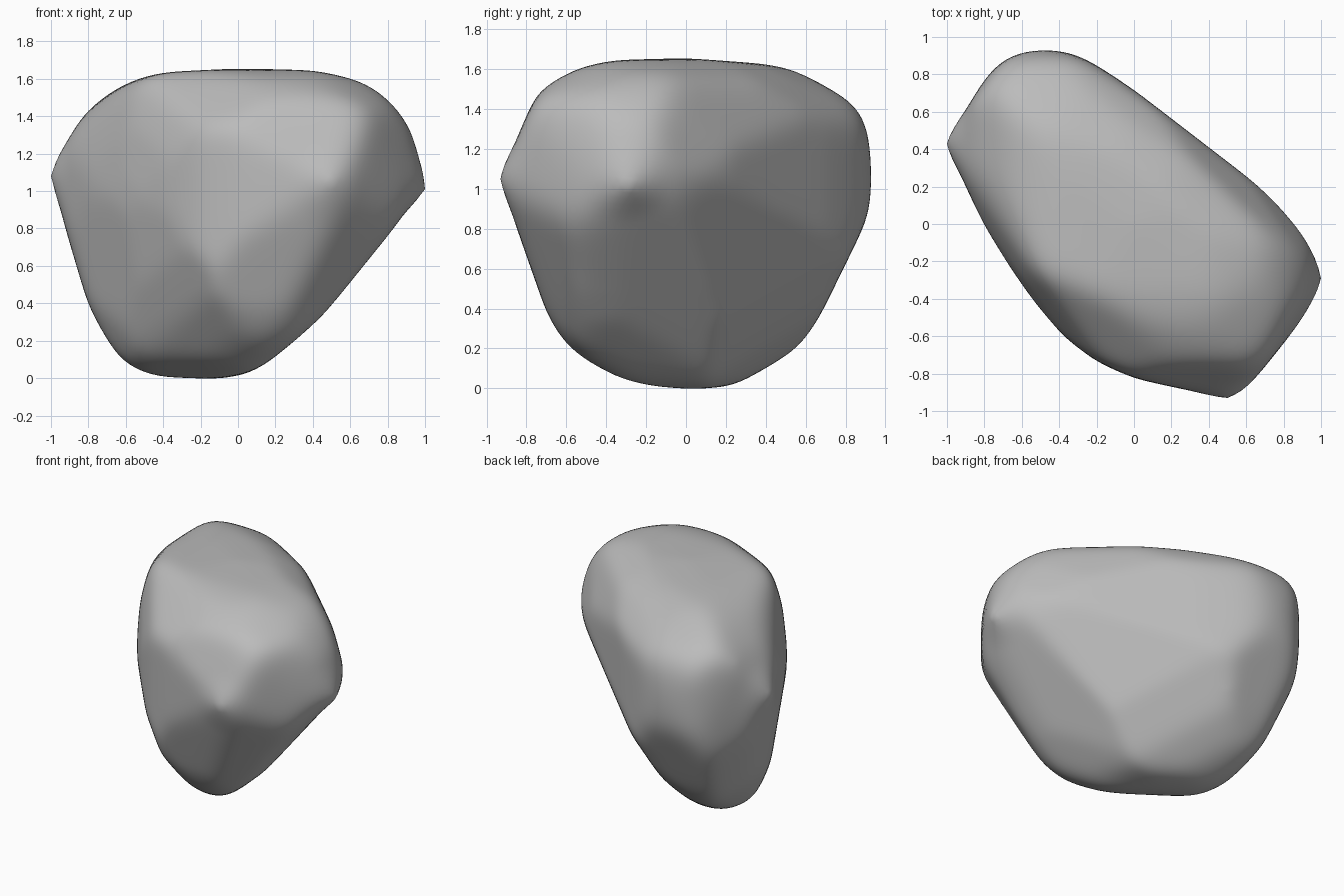
import bpy
import bmesh
from math import radians, sin, cos
from mathutils import Vector

cube = bpy.data.objects.get("Cube")
if cube:
    bpy.data.objects.remove(cube, do_unlink=True)

MIDDLE = 0.825           # height of the boulder's centre
MARGIN = 0.006           # spare stone that weathering wears away
planes = []              # flat cuts as (outward normal, distance from centre)


def carve(azimuth, elevation, outline, lift=0.0):
    """Turn every edge of a convex outline into one flat cut along a direction."""
    a, e = radians(azimuth), radians(elevation)
    right = Vector((cos(a), sin(a), 0))
    up = Vector((-sin(a) * sin(e), cos(a) * sin(e), cos(e)))
    points = [Vector((x, y - lift)) for x, y in outline]
    for p, q in zip(points, points[1:] + points[:1]):
        edge = (q - p).normalized()
        normal = Vector((edge.y, -edge.x))
        if normal.dot(p) < 0:
            normal.negate()
        planes.append((right * normal.x + up * normal.y, normal.dot(p) + MARGIN))


def pull_tip(verts, tip, radius):
    """Draw the surface nearest to a tip out to it, fading with distance."""
    nearest = min(verts, key=lambda v: (v.co - tip).length).co.copy()
    for v in verts:
        fade = max(0, 1 - (v.co - nearest).length / radius)
        v.co += (tip - nearest) * fade ** 2


# Front profile: wide shoulders, narrow foot leaning to one side
carve(0, 0, [(-1, 1.08), (-.8, .4), (-.65, .1), (-.45, .01), (-.1, 0), (.05, .03),
             (.2, .1), (.42, .3), (1, 1.01), (.93, 1.32), (.8, 1.5), (.68, 1.58),
             (.42, 1.64), (0, 1.65), (-.4, 1.63), (-.53, 1.6), (-.7, 1.52),
             (-.81, 1.43), (-.98, 1.15)], MIDDLE)

# Side profile
carve(90, 0, [(-.93, 1.05), (-.69, .37), (-.6, .22), (-.48, .12), (-.28, .02),
              (.05, 0), (.3, .02), (.43, .09), (.56, .2), (.66, .35), (.92, .88),
              (.93, 1.1), (.91, 1.3), (.85, 1.43), (.78, 1.49), (.61, 1.59),
              (.42, 1.62), (0, 1.65), (-.37, 1.64), (-.6, 1.59), (-.74, 1.49)], MIDDLE)

# Plan: a long block lying diagonally
carve(0, 90, [(-1, .43), (-.78, .8), (-.68, .89), (-.54, .94), (-.4, .94),
              (-.27, .89), (0, .71), (.65, .21), (.83, .05), (.93, -.08), (1, -.29),
              (.92, -.48), (.6, -.88), (.5, -.93), (0, -.82), (-.2, -.73),
              (-.37, -.6), (-.6, -.33), (-.8, 0)])

# Slanted cuts around the near end
carve(35, 25, [(-.09, 1.03), (.17, .95), (.45, .68), (.63, .3), (.71, .01),
               (.69, -.12), (.18, -.66), (-.06, -.83), (-.2, -.83), (-.34, -.74),
               (-.51, -.55), (-.61, -.28), (-.68, .14), (-.65, .48), (-.59, .71),
               (-.51, .82), (-.2, 1.02)])

# Slanted cuts around the far end
carve(215, 25, [(-.04, .99), (.13, .95), (.29, .89), (.57, .68), (.64, .45),
                (.67, .18), (.67, .02), (.56, -.62), (.45, -.85), (.37, -.9),
                (.23, -.93), (.04, -.87), (-.16, -.71), (-.36, -.42), (-.69, .35),
                (-.71, .5), (-.69, .65), (-.62, .8), (-.53, .87), (-.39, .95),
                (-.21, .98)])

# Slanted cuts along the broad back and underside
carve(145, -25, [(-1.03, .21), (-1.02, .31), (-.98, .53), (-.9, .66), (-.75, .76),
                 (-.58, .81), (0, .84), (.31, .83), (.64, .79), (.95, .7),
                 (1.07, .62), (1.1, .31), (1.07, -.04), (.86, -.48), (.59, -.79),
                 (.54, -.82), (-.03, -.82), (-.23, -.81), (-.43, -.75),
                 (-.57, -.65), (-.69, -.48), (-1.01, 0)])

# Boulder: a sphere pushed out until each point meets the nearest cut
bm = bmesh.new()
bmesh.ops.create_icosphere(bm, subdivisions=6, radius=1)
for v in bm.verts:
    ray = v.co.normalized()
    reach = min(d / n.dot(ray) for n, d in planes if n.dot(ray) > 0.001)
    v.co = ray * reach + Vector((0, 0, MIDDLE))

# Weather the edges
for step in range(14):
    bmesh.ops.smooth_vert(bm, verts=bm.verts, factor=0.5,
                          use_axis_x=True, use_axis_y=True, use_axis_z=True)

# Three worn corners that stay pointed
for tip in ((.5, -.93, 1.05), (1, -.29, 1.01), (-1, .43, 1.08)):
    pull_tip(bm.verts, Vector(tip), 0.25)

for face in bm.faces:
    face.smooth = True
mesh = bpy.data.meshes.new("boulder")
bm.to_mesh(mesh)
bm.free()

# Plain grey stone
stone = bpy.data.materials.new("grey stone")
stone.use_nodes = True
colour = (0.5, 0.5, 0.5, 1)
stone.diffuse_color = colour
shader = next(n for n in stone.node_tree.nodes if n.type == "BSDF_PRINCIPLED")
shader.inputs["Base Color"].default_value = colour
mesh.materials.append(stone)

boulder = bpy.data.objects.new("boulder", mesh)
bpy.context.collection.objects.link(boulder)
